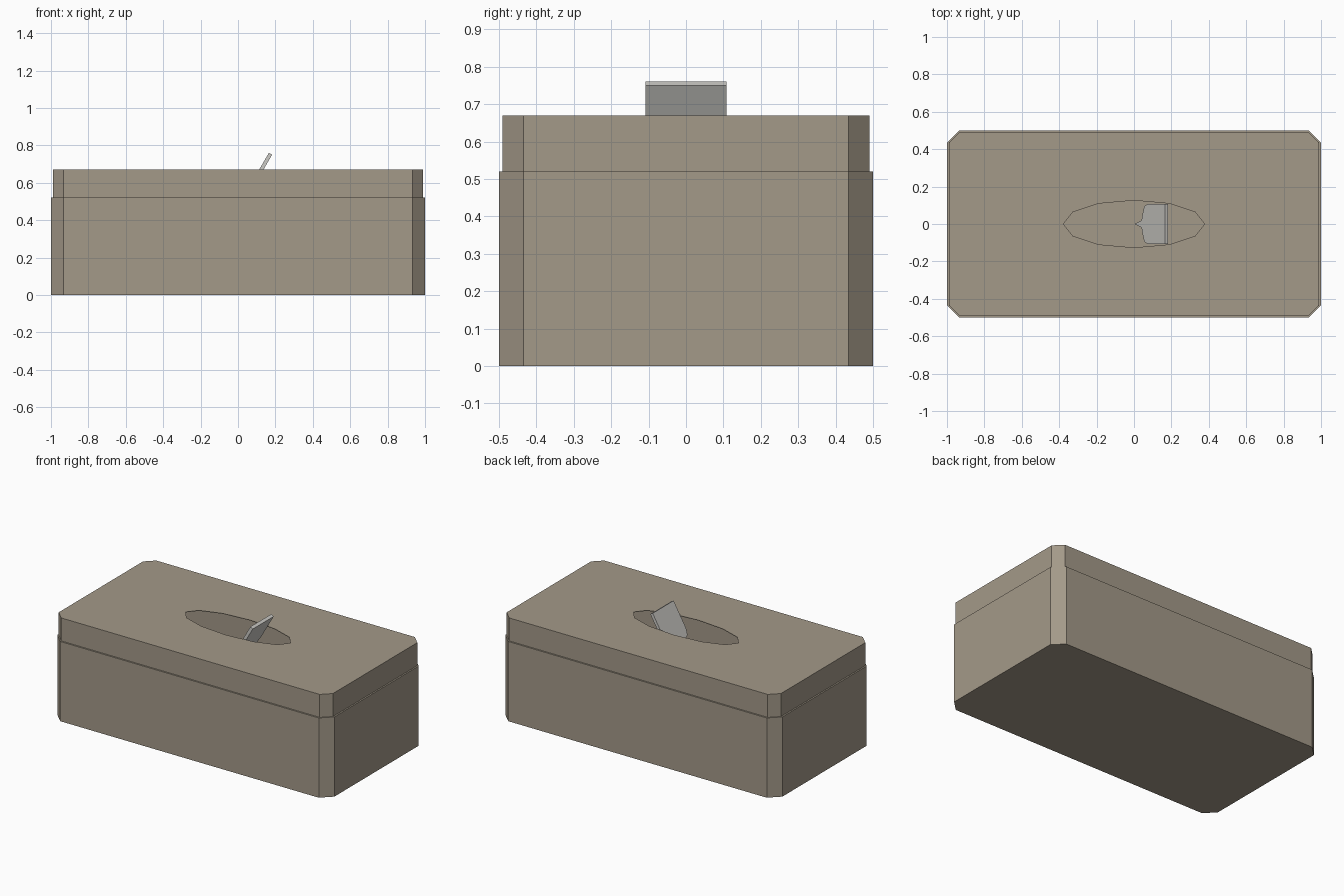
import bpy, bmesh, math
from mathutils import Vector

old = bpy.data.objects.get("Cube")
if old:
    bpy.data.objects.remove(old)


def material(name, rgb):
    m = bpy.data.materials.new(name)
    m.use_nodes = True
    m.diffuse_color = (*rgb, 1)
    m.node_tree.nodes["Principled BSDF"].inputs["Base Color"].default_value = (*rgb, 1)
    return m


taupe = material("taupe card", (0.37, 0.32, 0.25))
white = material("tissue white", (0.60, 0.59, 0.56))


def finish(bm, name, mats, thickness=0):
    mesh = bpy.data.meshes.new(name)
    bm.to_mesh(mesh)
    bm.free()
    for m in mats:
        mesh.materials.append(m)
    ob = bpy.data.objects.new(name, mesh)
    bpy.context.collection.objects.link(ob)
    if thickness:
        mod = ob.modifiers.new("wall", "SOLIDIFY")
        mod.thickness = thickness
        mod.offset = -1
    return ob


def chamfered(hx, hy):
    """Rectangle outline with cut corners, counter-clockwise."""
    cx, cy = 0.933, 0.435
    return [(hx, -cy), (hx, cy), (cx, hy), (-cx, hy),
            (-hx, cy), (-hx, -cy), (-cx, -hy), (cx, -hy)]


def walls(bm, outline, z0, z1):
    lo = [bm.verts.new((x, y, z0)) for x, y in outline]
    hi = [bm.verts.new((x, y, z1)) for x, y in outline]
    for i in range(len(lo)):
        j = (i + 1) % len(lo)
        bm.faces.new((lo[i], lo[j], hi[j], hi[i]))
    return lo, hi


def ring_edges(bm, ring):
    return [bm.edges.get((a, b)) or bm.edges.new((a, b))
            for a, b in zip(ring, ring[1:] + ring[:1])]


# Open base tray
bm = bmesh.new()
lo, hi = walls(bm, chamfered(1.0, 0.5), 0, 0.52)
bm.faces.new(lo[::-1])
finish(bm, "box_base", [taupe], 0.012)

# Lid with a twelve-sided oval opening
bm = bmesh.new()
lo, hi = walls(bm, chamfered(0.99, 0.49), 0.515, 0.67)
hole = [bm.verts.new((0.378 * math.cos(i * math.pi / 6),
                      0.126 * math.sin(i * math.pi / 6), 0.67)) for i in range(12)]
bmesh.ops.triangle_fill(bm, edges=ring_edges(bm, hi) + ring_edges(bm, hole),
                        use_beauty=True, normal=(0, 0, 1))
for f in bm.faces:
    f.normal_update()
    if abs(f.normal.z) > 0.5 and f.normal.z < 0:
        f.normal_flip()
bmesh.ops.dissolve_limit(bm, angle_limit=0.01, verts=bm.verts, edges=bm.edges)
finish(bm, "box_lid", [taupe], 0.003)

# Tilted tissue sheet: (distance down the sheet, half width)
profile = [(0, 0.108), (0.18, 0.108), (0.22, 0.095), (0.24, 0.05),
           (0.25, 0.018), (0.32, 0.002)]
top = Vector((0.165, 0, 0.76))
down = Vector((-0.5, 0, -0.866))
back = Vector((0.866, 0, -0.5)) * 0.02
bm = bmesh.new()
outline = [(d, w) for d, w in profile] + [(d, -w) for d, w in profile[::-1]]
face = bm.faces.new([bm.verts.new(top + down * d + Vector((0, w, 0))) for d, w in outline])
grown = bmesh.ops.extrude_face_region(bm, geom=[face], use_keep_orig=True)
bmesh.ops.translate(bm, vec=back,
                    verts=[v for v in grown["geom"] if isinstance(v, bmesh.types.BMVert)])
bmesh.ops.recalc_face_normals(bm, faces=bm.faces)
finish(bm, "tissue_sheet", [white])
